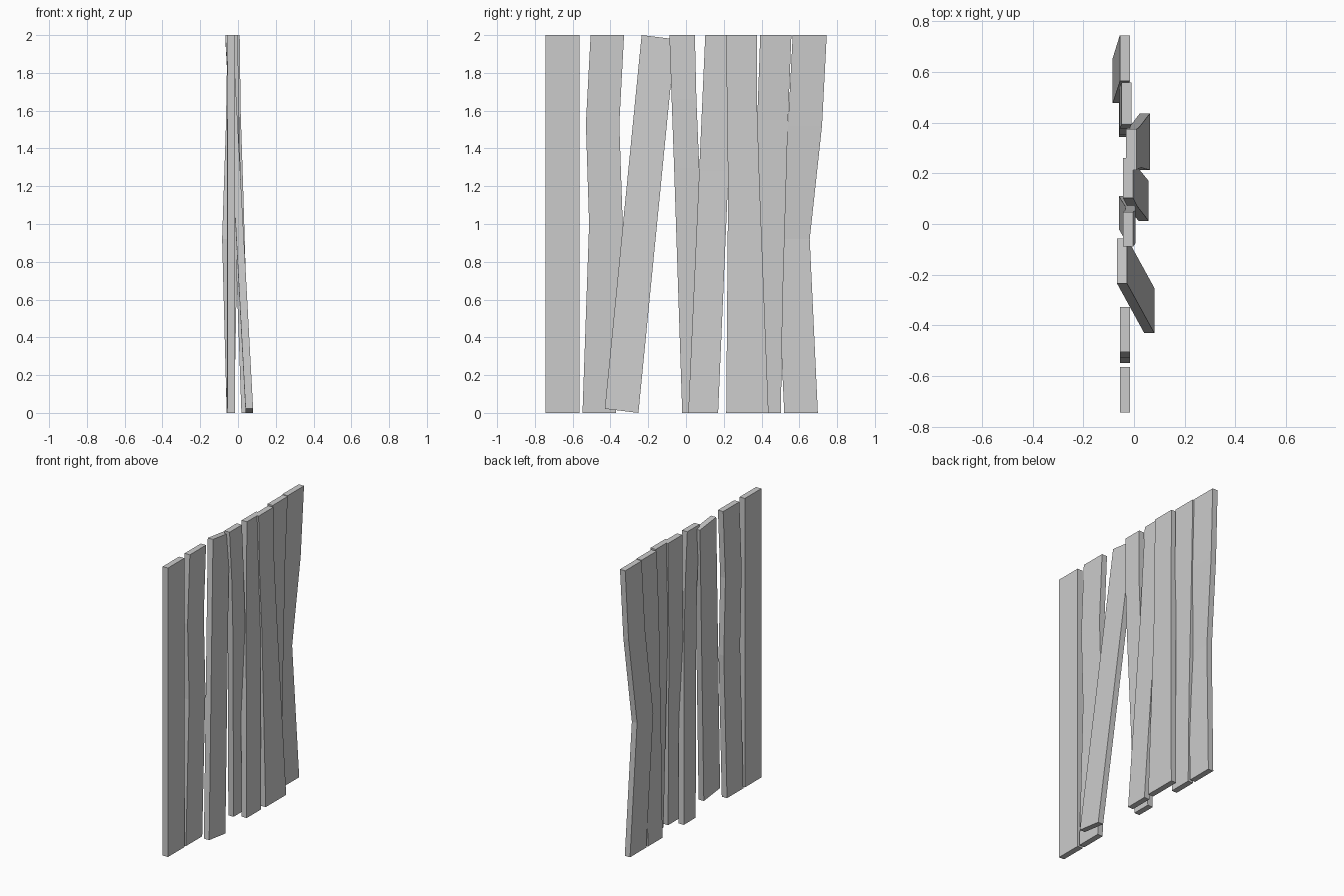
import bpy, bmesh

if "Cube" in bpy.data.objects:
    bpy.data.objects.remove(bpy.data.objects["Cube"])

THICK = 0.04


def plank(name, rings, slant=0.0):
    """Loft a board through rings of (z, y_left, y_right, x_back).
    slant lowers the right edge of each end for a leaning board."""
    bm = bmesh.new()
    loops = []
    for z, y0, y1, x in rings:
        corners = ((x, y0, z), (x + THICK, y0, z),
                   (x + THICK, y1, z - slant), (x, y1, z - slant))
        loops.append([bm.verts.new(c) for c in corners])
    for a, b in zip(loops, loops[1:]):
        for i in range(4):
            j = (i + 1) % 4
            bm.faces.new((a[i], a[j], b[j], b[i]))
    bm.faces.new(loops[0][::-1])
    bm.faces.new(loops[-1])
    bmesh.ops.recalc_face_normals(bm, faces=bm.faces)
    mesh = bpy.data.meshes.new(name)
    bm.to_mesh(mesh)
    bm.free()
    obj = bpy.data.objects.new(name, mesh)
    bpy.context.collection.objects.link(obj)


# straight end board
plank("plank_1", [(0, -.745, -.565, -.055), (2, -.745, -.565, -.055)])

# slightly warped board
plank("plank_2", [(0, -.548, -.37, -.055), (1, -.513, -.335, -.055),
                  (1.53, -.53, -.353, -.055), (2, -.505, -.328, -.055)])

# loose board leaning outwards
plank("plank_3", [(.022, -.43, -.252, .04), (2, -.235, -.057, -.067)], slant=.022)

# bent middle boards
plank("plank_4", [(0, -.02, .11, -.06), (1.3, -.063, .07, -.035),
                  (1.66, -.076, .055, -.034), (2, -.088, .047, -.043)])
plank("plank_5", [(0, .012, .17, .018), (1.28, .07, .225, -.027),
                  (2, .102, .26, -.043)])
plank("plank_6", [(0, .213, .437, .023), (1.2, .223, .39, -.013),
                  (1.6, .217, .377, -.026), (2, .213, .375, -.031)])
plank("plank_7", [(0, .343, .502, -.06), (.6, .352, .512, -.058),
                  (1.55, .377, .54, -.057), (2, .393, .558, -.05)])

# bowed end board
plank("plank_8", [(0, .52, .698, -.06), (.92, .478, .655, -.084),
                  (1.52, .54, .72, -.064), (2, .565, .745, -.056)])
